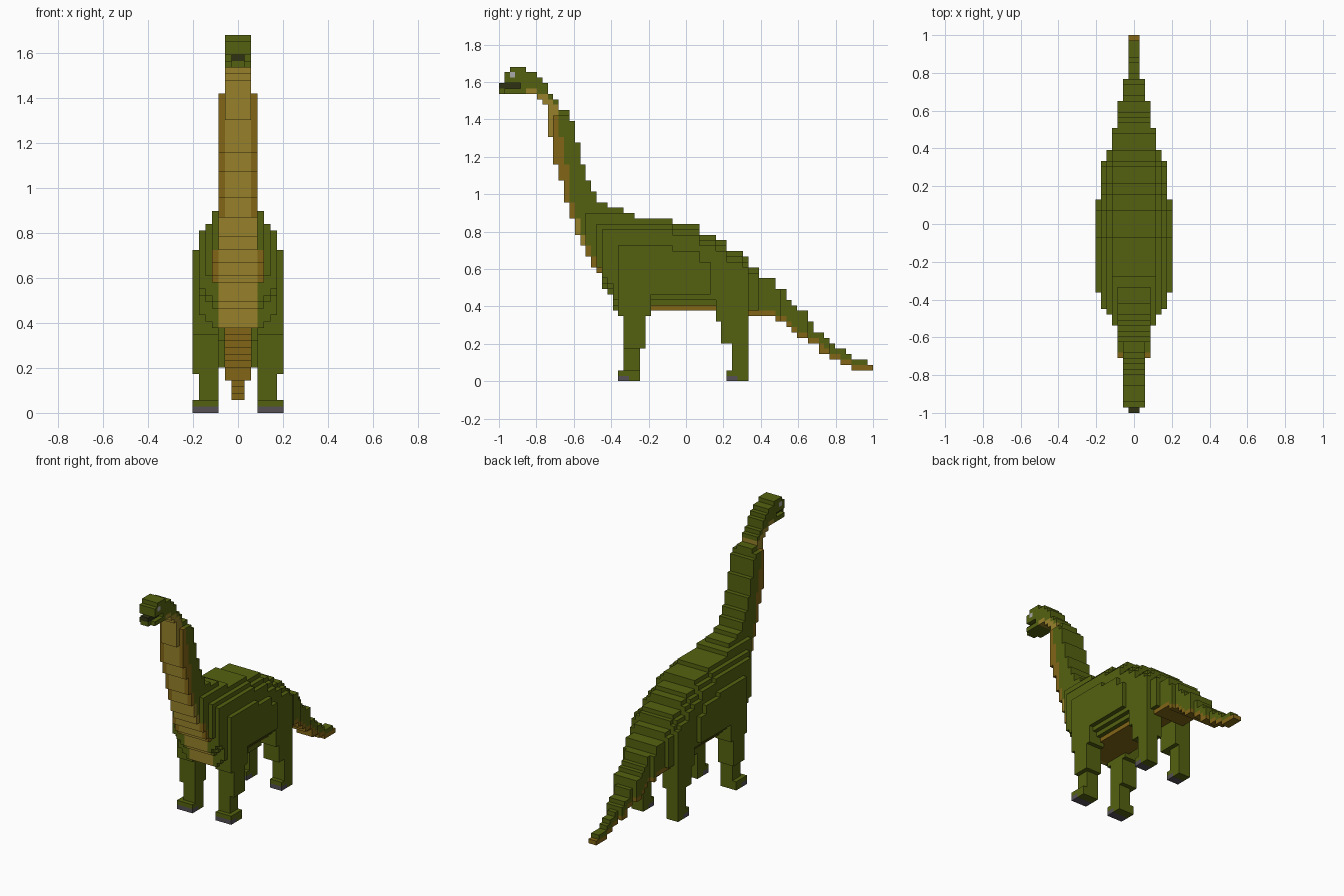
import bpy, bmesh

if "Cube" in bpy.data.objects:
    bpy.data.objects.remove(bpy.data.objects["Cube"])

V = 2 / 69          # block size: the model is 69 blocks long


def runs(pairs):
    """Expand (count, value) pairs into one value per column."""
    return [v for n, v in pairs for _ in range(n)]


# Side profile per column from snout to tail tip: top, bottom and half width in blocks
TOP = runs([(1, 55), (1, 57), (3, 58), (2, 57), (1, 56), (1, 55), (1, 53), (1, 52), (2, 50),
            (1, 48), (1, 44), (1, 40), (1, 37), (1, 35), (2, 33), (3, 32), (2, 31), (7, 30),
            (5, 29), (3, 27), (2, 26), (3, 24), (1, 23), (2, 21), (3, 19), (2, 17), (1, 15),
            (1, 14), (2, 13), (1, 11), (2, 9), (1, 8), (1, 7), (2, 6), (1, 5), (3, 4), (1, 3)])
BOTTOM = runs([(7, 53), (1, 52), (1, 51), (1, 45), (1, 40), (1, 37), (1, 33), (1, 30), (1, 27),
               (1, 25), (1, 23), (1, 21), (1, 20), (1, 17), (1, 16), (25, 13), (5, 12), (2, 11),
               (1, 10), (1, 9), (2, 8), (2, 7), (2, 5), (2, 4), (2, 3), (4, 2)])
HALF = runs([(1, 1), (9, 2), (6, 3), (2, 4), (1, 5), (3, 6), (17, 7), (7, 6), (2, 5),
             (4, 4), (5, 3), (4, 2), (8, 1)])


def half_width(i, j):
    """Half width of the body at one column and row, rounded at back and belly."""
    depth, lift = TOP[i] - 1 - j, j - BOTTOM[i]
    row = next(w for z, w in ((25, 7), (28, 6), (29, 5), (31, 4), (49, 3), (99, 2)) if j < z)
    back = 4 if depth == 0 else 5 if depth == 1 else 6 if depth < 5 else 7
    belly = min(7, 4 + lift)
    return min(HALF[i], row, back, belly)


def inside(i, j):
    return 0 <= i < 69 and BOTTOM[i] <= j < TOP[i]


def body_part(i, j, x):
    """Which part a body block belongs to."""
    if j == 54 and i < 4:
        return "mouth"
    if i == 2 and j == 56 and x == 1:
        return "eyes"
    front = not inside(i - 1, j) or (j >= 37 and not inside(i - 2, j))
    if i >= 5 and j < 54 and (front or not inside(i, j - 1)):
        if i >= 22:
            return "underside"
        if x < (4 if j >= 20 else 3):
            return "throat" if x < (2 if j >= 30 else 3) else "underside"
    return "body"


blocks = {}


def put(x, i, j, part):
    blocks[(x, i, j)] = part
    blocks[(-1 - x, i, j)] = part


def box(part, xs, ys, zs):
    for x in range(*xs):
        for i in range(*ys):
            for j in range(*zs):
                put(x, i, j, part)


# Head, neck, torso and tail
for i in range(69):
    for j in range(BOTTOM[i], TOP[i]):
        w = half_width(i, j)
        if j == 54 and i < 4:
            w = 1
        for x in range(w):
            put(x, i, j, body_part(i, j, x))

# Front legs
box("front_legs", (3, 7), (22, 28), (12, 18))
box("front_legs", (3, 7), (23, 27), (6, 12))
box("front_legs", (3, 6), (23, 26), (2, 6))
box("front_legs", (3, 7), (22, 26), (0, 2))
box("toes", (3, 7), (22, 24), (0, 1))

# Rear legs
box("rear_legs", (2, 6), (40, 46), (11, 18))
box("rear_legs", (2, 6), (41, 46), (7, 11))
box("rear_legs", (3, 6), (43, 46), (2, 7))
box("rear_legs", (3, 6), (42, 46), (0, 2))
box("toes", (3, 6), (42, 44), (0, 1))

GREEN = (0.09, 0.12, 0.005, 1)
COLORS = {"body": GREEN, "front_legs": GREEN, "rear_legs": GREEN,
          "throat": (0.31, 0.22, 0.024, 1), "underside": (0.22, 0.13, 0.008, 1),
          "mouth": (0.028, 0.032, 0.007, 1), "eyes": (0.4, 0.4, 0.4, 1),
          "toes": (0.09, 0.08, 0.09, 1)}


def build(part, color):
    """Make one object from the exposed faces of the part's blocks."""
    bm = bmesh.new()
    verts = {}
    for c in [c for c, p in blocks.items() if p == part]:
        for axis in range(3):
            u, v = (axis + 1) % 3, (axis + 2) % 3
            for side in (0, 1):
                n = list(c)
                n[axis] += 2 * side - 1
                if tuple(n) in blocks:
                    continue
                corners = []
                for a, b in ((0, 0), (1, 0), (1, 1), (0, 1)):
                    p = list(c)
                    p[axis] += side
                    p[u] += a
                    p[v] += b
                    p = tuple(p)
                    if p not in verts:
                        verts[p] = bm.verts.new((p[0] * V, p[1] * V - 1, p[2] * V))
                    corners.append(verts[p])
                bm.faces.new(corners if side else corners[::-1])
    bmesh.ops.dissolve_limit(bm, angle_limit=0.01, verts=bm.verts, edges=bm.edges)
    mesh = bpy.data.meshes.new(part)
    bm.to_mesh(mesh)
    bm.free()
    mat = bpy.data.materials.new(part)
    mat.diffuse_color = color
    mat.use_nodes = True
    mat.node_tree.nodes["Principled BSDF"].inputs["Base Color"].default_value = mat.diffuse_color
    mesh.materials.append(mat)
    bpy.context.collection.objects.link(bpy.data.objects.new(part, mesh))


for part, color in COLORS.items():
    build(part, color)
